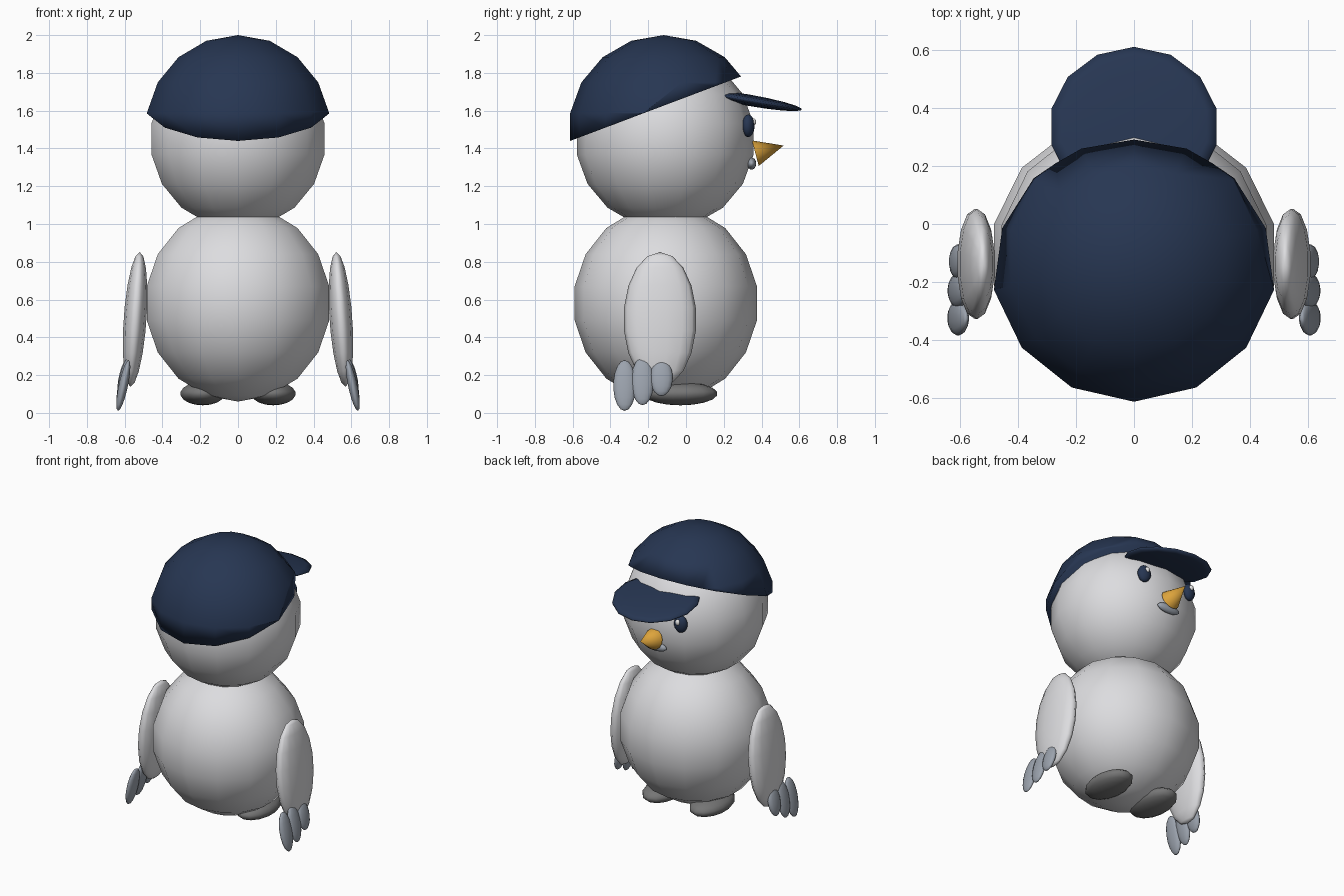
import bpy
import bmesh
from math import radians
from mathutils import Matrix, Vector, Euler

cube = bpy.data.objects.get("Cube")
if cube:
    bpy.data.objects.remove(cube, do_unlink=True)


def material(name, rgb):
    mat = bpy.data.materials.new(name)
    mat.use_nodes = True
    color = (*rgb, 1.0)
    mat.diffuse_color = color
    mat.node_tree.nodes["Principled BSDF"].inputs["Base Color"].default_value = color
    return mat


WHITE = material("off_white", (0.72, 0.72, 0.74))
NAVY = material("navy", (0.02, 0.037, 0.085))
ORANGE = material("orange", (0.72, 0.37, 0.045))
GREY = material("blue_grey", (0.33, 0.365, 0.42))
DARK = material("dark_grey", (0.18, 0.18, 0.18))
GLINT = material("bright_white", (0.9, 0.9, 0.9))


def finish(bm, name, mat, loc, tilt):
    """Turn a bmesh into a smooth shaded object."""
    for f in bm.faces:
        f.smooth = True
    mesh = bpy.data.meshes.new(name)
    bm.to_mesh(mesh)
    bm.free()
    mesh.materials.append(mat)
    obj = bpy.data.objects.new(name, mesh)
    obj.location = loc
    obj.rotation_euler = Euler([radians(a) for a in tilt])
    bpy.context.collection.objects.link(obj)
    return obj


def ball_mesh(radii):
    bm = bmesh.new()
    bmesh.ops.create_uvsphere(bm, u_segments=14, v_segments=9, radius=1)
    # Corners of the rings lie on the y axis
    if max(v.co.x for v in bm.verts) > max(v.co.y for v in bm.verts):
        bmesh.ops.rotate(bm, verts=bm.verts, matrix=Matrix.Rotation(radians(90), 3, 'Z'))
    bmesh.ops.scale(bm, vec=Vector(radii), verts=bm.verts)
    return bm


def ball(name, mat, loc, radii, tilt=(0, 0, 0)):
    return finish(ball_mesh(radii), name, mat, loc, tilt)


def pair(name, mat, loc, radii, tilt=(0, 0, 0)):
    """Mirrored pair of ellipsoids."""
    for side, prefix in ((1, "left"), (-1, "right")):
        ball(f"{prefix}_{name}", mat, (side * loc[0], loc[1], loc[2]), radii,
             (tilt[0], side * tilt[1], side * tilt[2]))


# Body and head
ball("body", WHITE, (0, -0.107, 0.58), (0.503, 0.49, 0.52))
ball("head", WHITE, (0, -0.11, 1.45), (0.477, 0.475, 0.475))

# Cap: ball cut by a slanted plane and closed
bm = ball_mesh((0.503, 0.503, 0.5))
cut = bmesh.ops.bisect_plane(bm, geom=bm.verts[:] + bm.edges[:] + bm.faces[:],
                             plane_co=(0, -0.495, -0.06), plane_no=(0, -0.377, 1),
                             clear_inner=True)
rim = [e for e in cut["geom_cut"] if isinstance(e, bmesh.types.BMEdge)]
bmesh.ops.edgeloop_fill(bm, edges=rim)
bmesh.ops.recalc_face_normals(bm, faces=bm.faces)
finish(bm, "cap", NAVY, (0, -0.118, 1.5), (0, 0, 0))
ball("cap_visor", NAVY, (0, 0.335, 1.655), (0.297, 0.284, 0.03), (-10, 0, 0))

# Face
pair("eye", NAVY, (0.19, 0.33, 1.52), (0.046, 0.032, 0.06), (0, 0, -15))
pair("eye_glint", GLINT, (0.185, 0.357, 1.54), (0.016, 0.014, 0.02))
ball("mouth", GREY, (0, 0.347, 1.32), (0.09, 0.025, 0.032))
bm = bmesh.new()
bmesh.ops.create_cone(bm, cap_ends=True, segments=14, radius1=0.07, radius2=0, depth=0.155)
beak = finish(bm, "beak", ORANGE, (0, 0.442, 1.395), (-75, 0, 0))
for p in beak.data.polygons:
    p.use_smooth = len(p.vertices) < 5

# Wings and their tip feathers
pair("wing", WHITE, (0.545, -0.138, 0.495), (0.062, 0.193, 0.357), (0, -4, 0))
for i, (y, z, half) in enumerate(((-0.325, 0.145, 0.137), (-0.23, 0.168, 0.13), (-0.13, 0.187, 0.1))):
    pair(f"wing_feather_{i + 1}", GREY, (0.607, y, z), (0.025, 0.06, half), (0, -12, 0))

# Feet
pair("foot", DARK, (0.187, -0.03, 0.102), (0.121, 0.197, 0.062))
